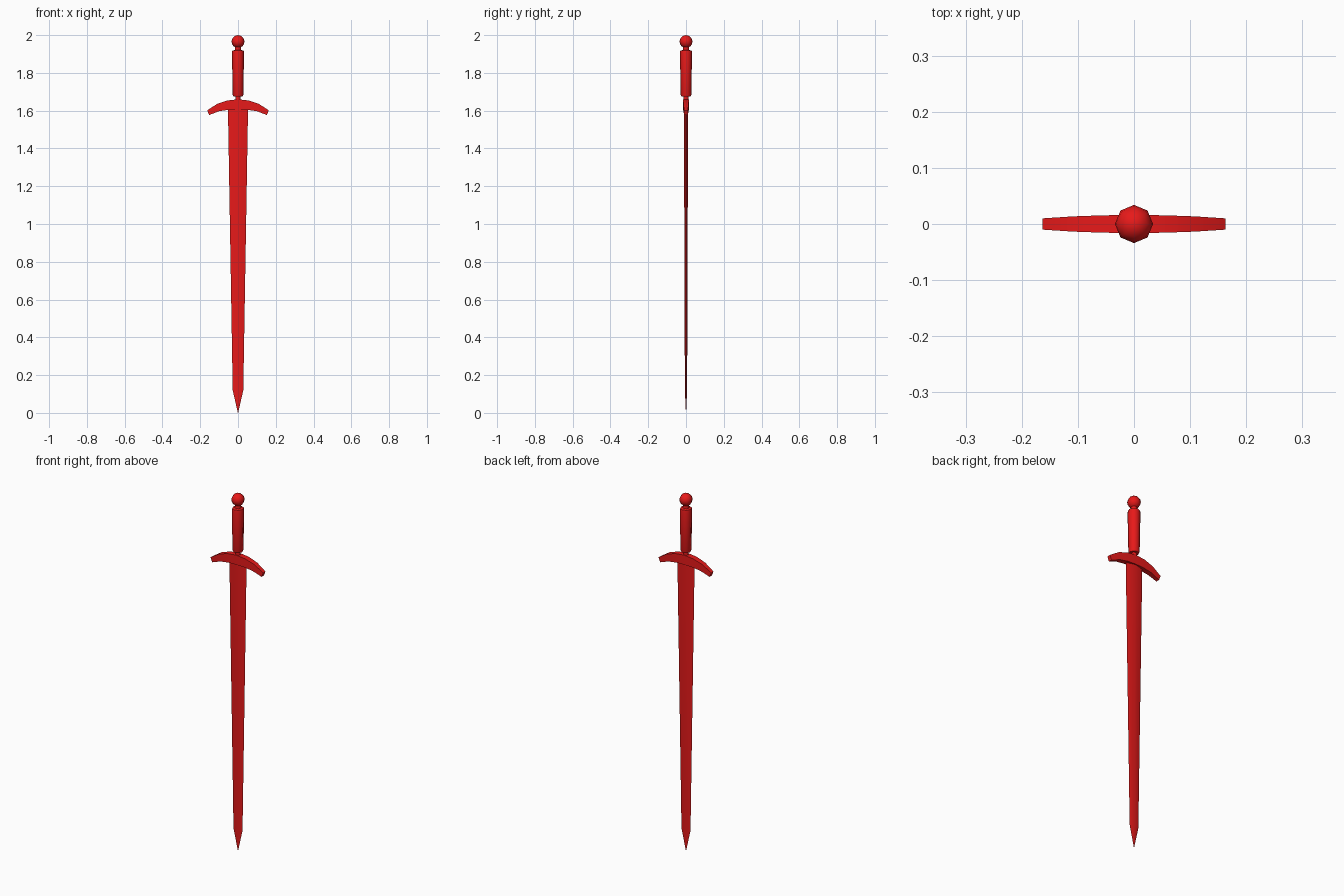
import bpy, bmesh, math

if "Cube" in bpy.data.objects:
    bpy.data.objects.remove(bpy.data.objects["Cube"])


def finish(name, bm, angle=40):
    bmesh.ops.recalc_face_normals(bm, faces=bm.faces)
    me = bpy.data.meshes.new(name)
    bm.to_mesh(me)
    bm.free()
    ob = bpy.data.objects.new(name, me)
    bpy.context.collection.objects.link(ob)
    me.materials.append(red)
    bpy.ops.object.select_all(action='DESELECT')
    ob.select_set(True)
    bpy.context.view_layer.objects.active = ob
    bpy.ops.object.shade_smooth_by_angle(angle=math.radians(angle))
    return ob


def loft(name, rings, angle=40):
    """Skin a list of equal-length point rings and cap both ends."""
    bm = bmesh.new()
    rows = [[bm.verts.new(p) for p in ring] for ring in rings]
    n = len(rows[0])
    for a, b in zip(rows, rows[1:]):
        for i in range(n):
            j = (i + 1) % n
            bm.faces.new((a[i], a[j], b[j], b[i]))
    bm.faces.new(rows[0])
    bm.faces.new(rows[-1])
    bmesh.ops.remove_doubles(bm, verts=bm.verts, dist=1e-5)
    return finish(name, bm, angle)


def lathe(name, profile, sides=8, angle=50):
    return loft(name, [[(r * math.cos(2 * math.pi * i / sides),
                         r * math.sin(2 * math.pi * i / sides), z)
                        for i in range(sides)] for r, z in profile], angle)


red = bpy.data.materials.new("red")
red.diffuse_color = (0.8, 0.01, 0.01, 1)
red.use_nodes = True
red.node_tree.nodes["Principled BSDF"].inputs["Base Color"].default_value = red.diffuse_color

# Blade: flat diamond section, tapering to a point
loft("blade", [[(w, 0, z), (0, t, z), (-w, 0, z), (0, -t, z)]
               for w, t, z in [(0.053, 0.011, 1.63), (0.053, 0.011, 1.60),
                               (0.028, 0.006, 0.12), (0.0008, 0.0005, 0.0)]])

# Crossguard: drooping bar, sections given as x/z top, x/z bottom, half depth
half = [(0.0, 1.66, 0.0, 1.607, 0.016), (0.055, 1.654, 0.05, 1.605, 0.0155),
        (0.11, 1.636, 0.10, 1.597, 0.0135), (0.163, 1.602, 0.153, 1.577, 0.010)]
sections = [(-a, b, -c, d, t) for a, b, c, d, t in half[:0:-1]] + half
loft("crossguard", [[(a, -t, b), (a, t, b), (c, t, d), (c, -t, d)]
                    for a, b, c, d, t in sections])

# Grip with narrow collars at both ends
lathe("grip", [(0.014, 1.645), (0.014, 1.675), (0.025, 1.676), (0.028, 1.684),
               (0.032, 1.905), (0.030, 1.918), (0.017, 1.921), (0.015, 1.95)])

# Pommel ball
bm = bmesh.new()
bmesh.ops.create_uvsphere(bm, u_segments=8, v_segments=8, radius=0.034)
bmesh.ops.translate(bm, verts=bm.verts, vec=(0, 0, 1.966))
finish("pommel", bm, 60)
